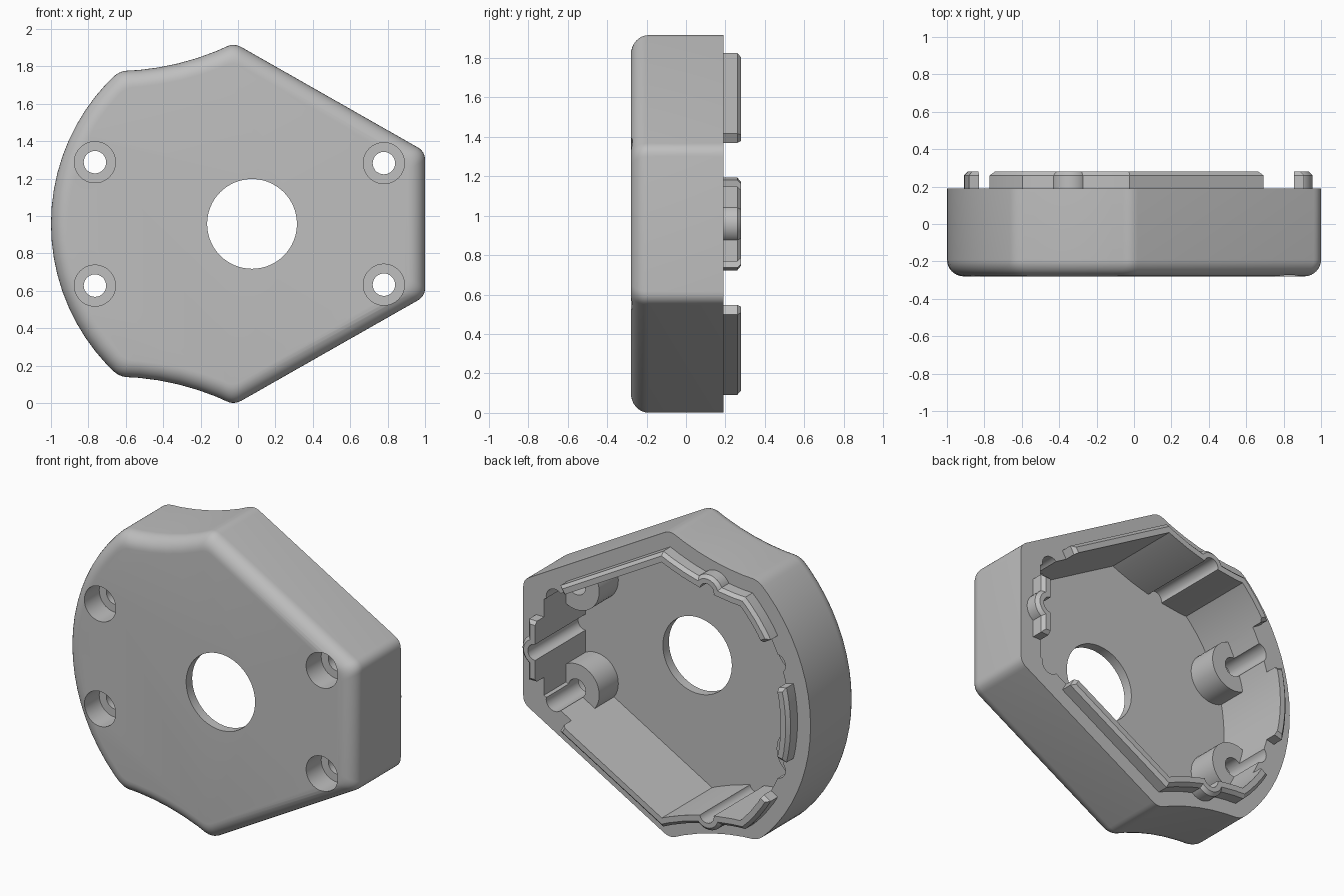
import bpy, bmesh, math
from mathutils import Vector as V

if "Cube" in bpy.data.objects:
    bpy.data.objects.remove(bpy.data.objects["Cube"])

MID = 0.958                       # height of the symmetry line
FRONT, FLOOR, RIM, TOP = -0.28, -0.22, 0.19, 0.28
WALL, FILLET = 0.145, 0.09

grey = bpy.data.materials.new("plain grey")
grey.use_nodes = True
grey.diffuse_color = (0.52, 0.52, 0.52, 1)
grey.node_tree.nodes["Principled BSDF"].inputs["Base Color"].default_value = grey.diffuse_color


def arc(p, q, sag, n):
    """Points from p up to (not including) q, bulging left by sag."""
    p, q = V(p), V(q)
    half = (q - p).length / 2
    along = (q - p).normalized()
    left = V((-along.y, along.x))
    r = (half * half + sag * sag) / (2 * abs(sag))
    a = math.asin(half / r)
    pts = []
    for i in range(n):
        t = -a + 2 * a * i / n
        h = math.copysign(r * math.cos(t) - r + abs(sag), sag)
        pts.append((p + q) / 2 + along * r * math.sin(t) + left * h)
    return pts


def circle(centre, r, n=40):
    return [V(centre) + r * V((math.cos(math.tau * i / n), math.sin(math.tau * i / n)))
            for i in range(n)]


def flip(poly):
    return [V((p[0], -p[1])) for p in reversed(poly)]


def inset(poly, d, soft):
    """Mitred inward offset of a counter-clockwise outline, corners softened."""
    n, moved, sharp = len(poly), [], []
    for i in range(n):
        a = (V(poly[i]) - V(poly[i - 1])).normalized()
        b = (V(poly[(i + 1) % n]) - V(poly[i])).normalized()
        na, nb = V((-a.y, a.x)), V((-b.y, b.x))
        moved.append(V(poly[i]) + (na + nb) * d / (1 + na.dot(nb)))
        sharp.append(a.dot(b) < 0.94)
    if not soft:
        return moved
    out = []
    for i, p in enumerate(moved):
        if not sharp[i]:
            out.append(p)
            continue
        s = p + (moved[i - 1] - p).normalized() * soft
        e = p + (moved[(i + 1) % n] - p).normalized() * soft
        for k in range(7):
            t = k / 6
            out.append(s * (1 - t) ** 2 + p * 2 * t * (1 - t) + e * t * t)
    return out


def loft(name, poly, steps, soft=0):
    """Closed solid through (inset, y) steps of one outline."""
    bm = bmesh.new()
    rings = [[bm.verts.new((p.x, y, p.y + MID)) for p in inset(poly, d, soft)] for d, y in steps]
    for lo, hi in zip(rings, rings[1:]):
        for i in range(len(lo)):
            bm.faces.new((lo[i - 1], lo[i], hi[i], hi[i - 1]))
    bm.faces.new(rings[0])
    bm.faces.new(rings[-1])
    bmesh.ops.recalc_face_normals(bm, faces=bm.faces)
    mesh = bpy.data.meshes.new(name)
    bm.to_mesh(mesh)
    bm.free()
    mesh.materials.append(grey)
    obj = bpy.data.objects.new(name, mesh)
    bpy.context.collection.objects.link(obj)
    return obj


def activate(obj):
    bpy.ops.object.select_all(action='DESELECT')
    obj.select_set(True)
    bpy.context.view_layer.objects.active = obj


def combine(obj, poly, steps, op='DIFFERENCE'):
    tool = loft("tool", poly, steps)
    tool.hide_render = True
    mod = obj.modifiers.new("cut", 'BOOLEAN')
    mod.operation, mod.solver, mod.object = op, 'EXACT', tool
    activate(obj)
    bpy.ops.object.modifier_apply(modifier=mod.name)
    bpy.data.objects.remove(tool)


# Outline: flat right side, two sloped sides, two hollow sides, big left arc
corner, apex, side = (-0.635, 0.817), (-0.02, 0.967), (1.0, 0.387)
low = lambda p: (p[0], -p[1])
outline = ([V(low(side)), V(side)] + arc(apex, corner, 0.035, 6)
           + arc(corner, low(corner), -0.365, 20)
           + arc(low(corner), low(apex), 0.035, 6) + [V(low(apex))])

screws = [(x, s * w) for x, w in ((-0.765, 0.33), (0.78, 0.325)) for s in (1, -1)]
grooves = [(0.855, 0), (-0.34, 0.703), (-0.34, -0.703)]
through = [(0, -0.4), (0, 0.4)]
inside = [(0, FLOOR), (0, 0.4)]

# Shell with a rounded front edge, hollowed from the back
rounding = [math.pi / 2 * i / 8 for i in range(9)]
steps = [(FILLET * (1 - math.sin(a)), FRONT + FILLET * (1 - math.cos(a))) for a in rounding]
shell = loft("shell", outline, steps + [(0, RIM)], soft=0.045)
combine(shell, inset(outline, WALL, 0), inside)
for g in grooves:
    combine(shell, circle(g, 0.05, 24), inside)

# Screw bosses, counterbored from the front
for s in screws:
    combine(shell, circle(s, 0.155), [(0, FLOOR - 0.005), (0, -0.03)], 'UNION')
for s in screws:
    combine(shell, circle(s, 0.11), [(0, -0.4), (0, -0.13)])
    combine(shell, circle(s, 0.06, 28), through)

# Central opening
combine(shell, circle((0.075, 0), 0.24, 64), through)

# Locating lip with chamfered top, bulging around the grooves
lip = loft("locating_lip", outline, [(0.09, RIM), (0.09, 0.26), (0.11, TOP)])
for g in grooves:
    combine(lip, circle(g, 0.1, 28), [(0, RIM), (0, 0.26), (0.02, TOP)], 'UNION')
combine(lip, inset(outline, WALL, 0), inside)
for g in grooves:
    combine(lip, circle(g, 0.05, 24), inside)

# Gaps in the lip beside each screw
ray = lambda r, deg: (0.09 - r * math.cos(math.radians(deg)), r * math.sin(math.radians(deg)))
right_gap = [(0.57, 0.247), (0.7, 0.19), (1.2, 0.19), (1.2, 0.6), (0.77, 0.593)]
left_gap = [ray(0.75, 30.5), ray(1.2, 30.5), ray(1.2, 13.6), ray(0.75, 13.6)]
for gap in (right_gap, left_gap, flip(right_gap), flip(left_gap)):
    combine(lip, gap, [(0, 0.1), (0, 0.26), (-0.04, 0.3)])

for obj in (shell, lip):
    activate(obj)
    bpy.ops.object.shade_smooth_by_angle(angle=math.radians(25))
